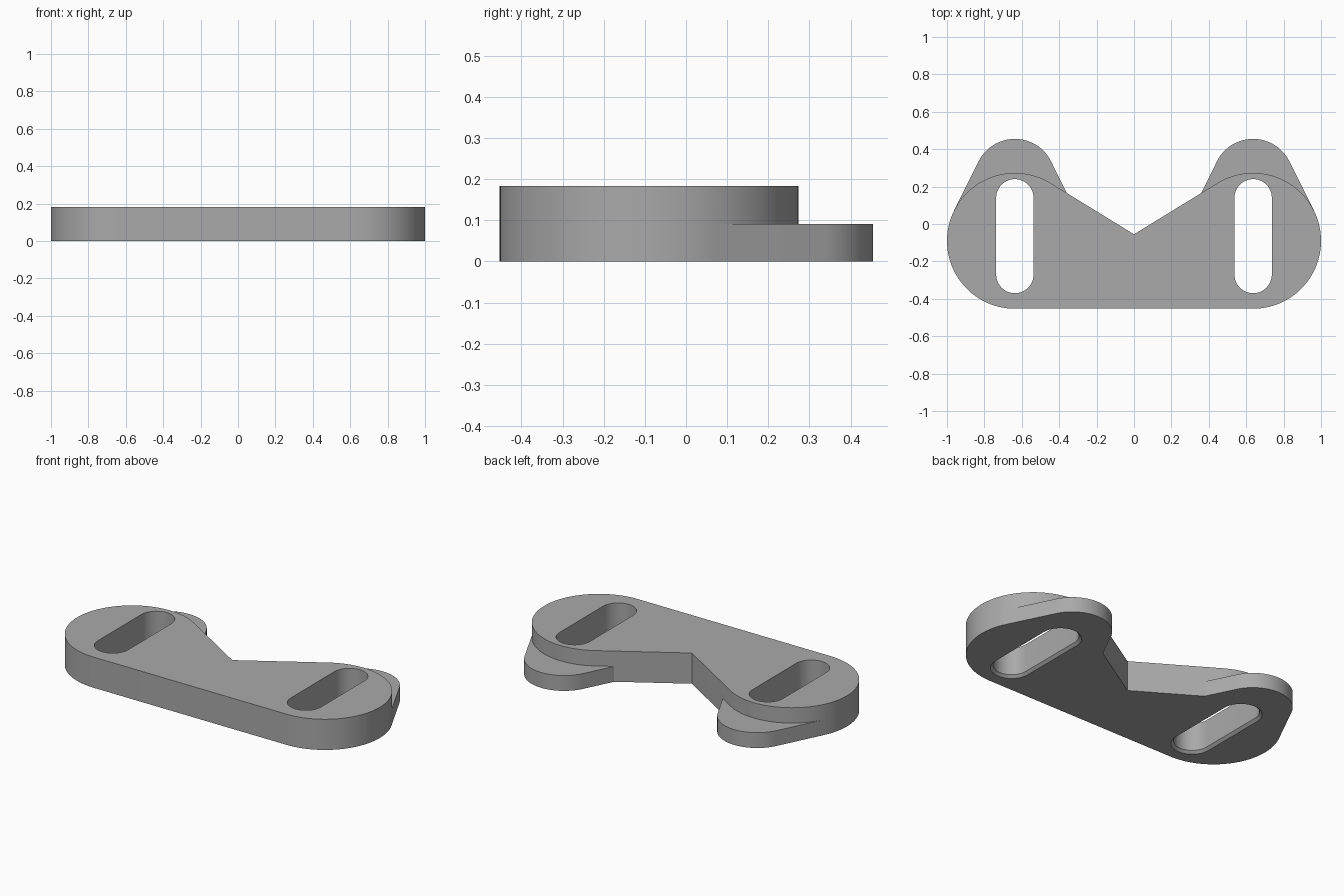
import bpy, bmesh, math
from math import sin, cos, pi

cube = bpy.data.objects.get("Cube")
if cube:
    bpy.data.objects.remove(cube, do_unlink=True)

CX, CY, R = 0.637, -0.09, 0.363      # big rounded ends
EAR_Y, EAR_R = 0.239, 0.216          # small rear ears
THICK, EAR_THICK = 0.183, 0.0915
NOTCH_Y = -0.055

grey = bpy.data.materials.new("plain grey")
grey.use_nodes = True
COLOUR = (0.4, 0.4, 0.4, 1)
grey.diffuse_color = COLOUR
grey.node_tree.nodes["Principled BSDF"].inputs["Base Color"].default_value = COLOUR


def arc(cx, cy, r, a0, a1, n):
    return [(cx + r * cos(a0 + (a1 - a0) * i / n), cy + r * sin(a0 + (a1 - a0) * i / n))
            for i in range(n + 1)]


def loft(name, layers):
    """Closed solid through outlines stacked as (points, height)."""
    bm = bmesh.new()
    rings = [[bm.verts.new((x, y, z)) for x, y in pts] for pts, z in layers]
    for lo, hi in zip(rings, rings[1:]):
        for i in range(len(lo)):
            j = (i + 1) % len(lo)
            bm.faces.new((lo[i], lo[j], hi[j], hi[i]))
    bm.faces.new(rings[0])
    bm.faces.new(rings[-1])
    bmesh.ops.recalc_face_normals(bm, faces=bm.faces)
    mesh = bpy.data.meshes.new(name)
    bm.to_mesh(mesh)
    bm.free()
    mesh.materials.append(grey)
    obj = bpy.data.objects.new(name, mesh)
    bpy.context.collection.objects.link(obj)
    return obj


def combine(target, tool, operation):
    mod = target.modifiers.new(operation, 'BOOLEAN')
    mod.operation, mod.solver, mod.object = operation, 'EXACT', tool
    bpy.context.view_layer.objects.active = target
    bpy.ops.object.modifier_apply(modifier=mod.name)
    bpy.data.objects.remove(tool, do_unlink=True)


def slot(r):
    return (arc(0, 0.14, r, 0, pi, 24) + arc(0, -0.27, r, pi, 2 * pi, 24))


def shifted(pts, dx):
    return [(x + dx, y) for x, y in pts]


# Full-height body: two round ends, straight front, V notch at the back
dist = math.hypot(CX, CY - NOTCH_Y)
tangent = math.atan2(CY - NOTCH_Y, CX) + math.asin(R / dist) + pi / 2
right_half = arc(CX, CY, R, -pi / 2, tangent, 64)
left_half = [(-x, y) for x, y in reversed(right_half)]
outline = right_half + [(0, NOTCH_Y)] + left_half
body = loft("bracket_plate", [(outline, 0), (outline, THICK)])

# Half-height ears, tangent to the round ends
lean = math.asin((R - EAR_R) / (EAR_Y - CY))
for side in (-1, 1):
    cx = side * CX
    ear = arc(cx, EAR_Y, EAR_R, lean, pi - lean, 48)
    ear += [(cx - R * cos(lean), CY + R * sin(lean)), (cx, CY),
            (cx + R * cos(lean), CY + R * sin(lean))]
    combine(body, loft("ear", [(ear, 0), (ear, EAR_THICK)]), 'UNION')

# Long slots, lightly chamfered underneath
for side in (-1, 1):
    layers = [(0.13, -0.015), (0.1, 0.015), (0.1, THICK + 0.1)]
    cutter = loft("slot", [(shifted(slot(r), side * CX), z) for r, z in layers])
    combine(body, cutter, 'DIFFERENCE')

bpy.ops.object.select_all(action='DESELECT')
body.select_set(True)
bpy.context.view_layer.objects.active = body
bpy.ops.object.shade_smooth_by_angle(angle=math.radians(30))
